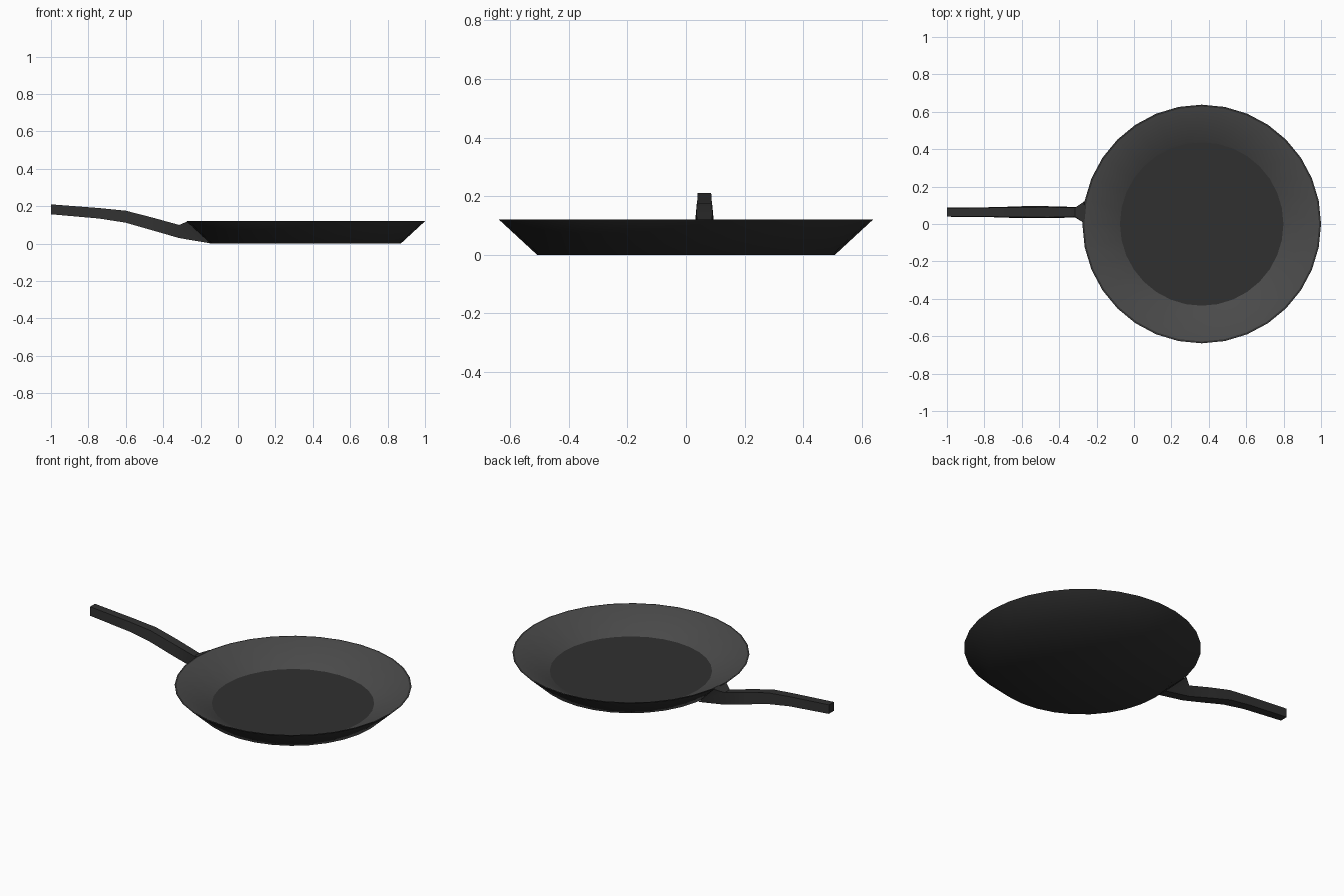
import bpy, bmesh
from math import cos, sin, pi, radians

if "Cube" in bpy.data.objects:
    bpy.data.objects.remove(bpy.data.objects["Cube"])

CX, SIDES = 0.362, 32


def material(name, v):
    m = bpy.data.materials.new(name)
    m.diffuse_color = (v, v, v, 1)
    m.use_nodes = True
    m.node_tree.nodes["Principled BSDF"].inputs["Base Color"].default_value = m.diffuse_color
    return m


dark = material("dark_iron", 0.03)
light = material("coated_wall", 0.068)


def finish(name, bm, mats, angle):
    me = bpy.data.meshes.new(name)
    bm.to_mesh(me)
    bm.free()
    for m in mats:
        me.materials.append(m)
    ob = bpy.data.objects.new(name, me)
    bpy.context.collection.objects.link(ob)
    bpy.ops.object.select_all(action='DESELECT')
    ob.select_set(True)
    bpy.context.view_layer.objects.active = ob
    bpy.ops.object.shade_smooth_by_angle(angle=radians(angle))
    return ob


def ring(bm, r, z):
    return [bm.verts.new((CX + r * cos(2 * pi * i / SIDES),
                          r * sin(2 * pi * i / SIDES), z)) for i in range(SIDES)]


# Pan body: base, flared outer wall, thin rim and lighter inner wall
bm = bmesh.new()
profile = [(0.508, 0.0), (0.638, 0.12), (0.628, 0.12), (0.437, 0.016)]
rings = [ring(bm, r, z) for r, z in profile]
for k in range(3):
    a, b = rings[k], rings[k + 1]
    for i in range(SIDES):
        j = (i + 1) % SIDES
        f = bm.faces.new((a[i], a[j], b[j], b[i]))
        f.material_index = 1 if k == 2 else 0
centre = bm.verts.new((CX, 0, 0))
for i in range(SIDES):
    bm.faces.new((centre, rings[0][(i + 1) % SIDES], rings[0][i]))
finish("pan_body", bm, [dark, light], 50)

# Flat cooking surface inside the pan
bm = bmesh.new()
bm.faces.new(ring(bm, 0.437, 0.016))
finish("cooking_surface", bm, [dark], 30)

# Handle: loft of four-cornered sections, flaring onto the sloping wall
# (top x, top z, top half width, bottom x, bottom z, bottom half width)
sections = [
    (-1.00, 0.210, 0.023, -1.00, 0.157, 0.024),
    (-0.74, 0.190, 0.024, -0.74, 0.134, 0.027),
    (-0.60, 0.176, 0.026, -0.60, 0.112, 0.032),
    (-0.46, 0.140, 0.027, -0.46, 0.072, 0.032),
    (-0.315, 0.100, 0.024, -0.315, 0.030, 0.028),
    (-0.266, 0.120, 0.058, -0.145, 0.001, 0.028),
]
Y = 0.063
bm = bmesh.new()
loops = [[bm.verts.new(p) for p in ((tx, Y - tw, tz), (tx, Y + tw, tz),
                                    (bx, Y + bw, bz), (bx, Y - bw, bz))]
         for tx, tz, tw, bx, bz, bw in sections]
for a, b in zip(loops, loops[1:]):
    for i in range(4):
        j = (i + 1) % 4
        bm.faces.new((a[i], a[j], b[j], b[i]))
bm.faces.new(loops[0])
bm.faces.new(loops[-1])
bmesh.ops.recalc_face_normals(bm, faces=bm.faces)
finish("handle", bm, [dark], 25)
